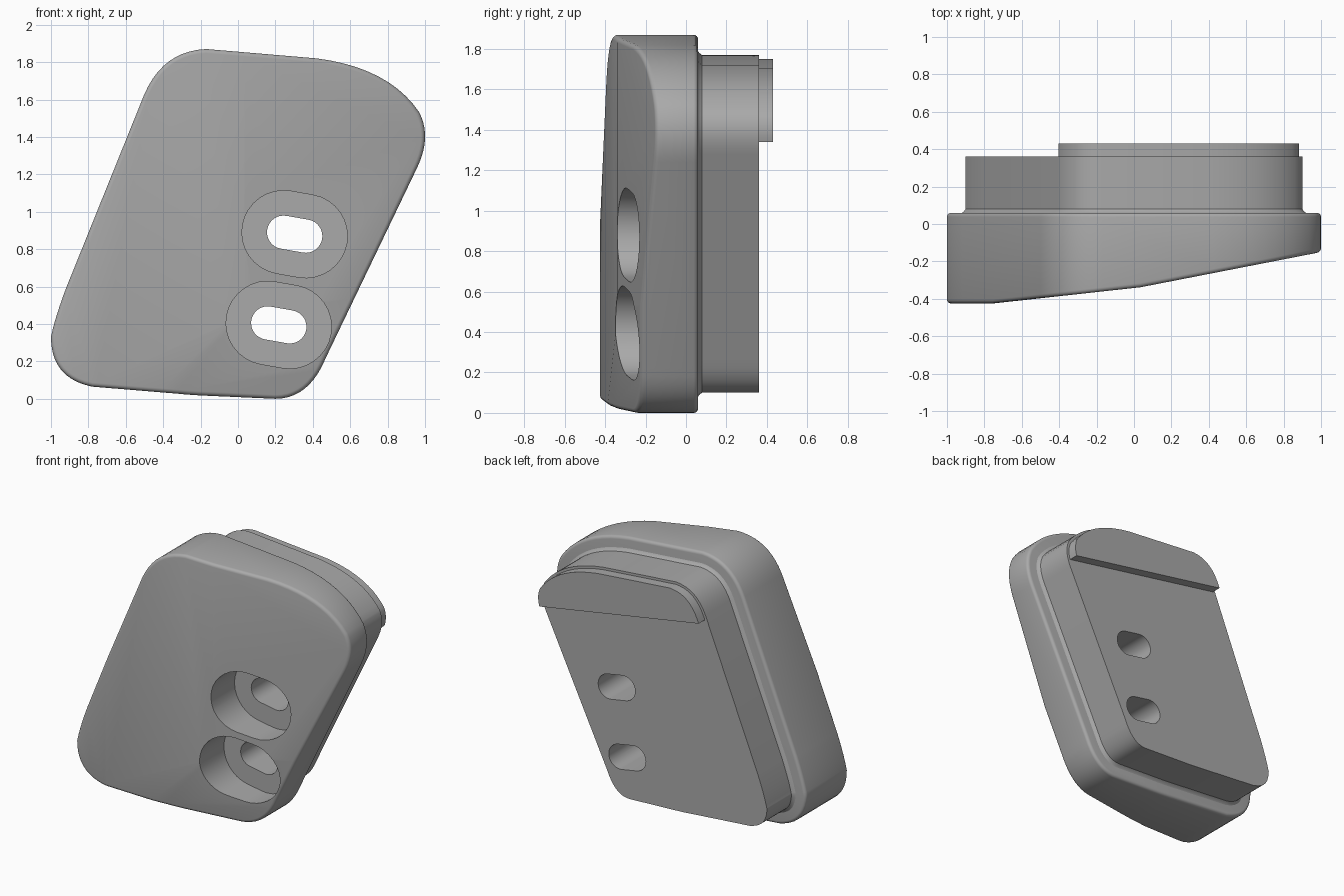
import bpy, bmesh, math
from mathutils import Vector

cube = bpy.data.objects.get("Cube")
if cube:
    bpy.data.objects.remove(cube, do_unlink=True)

grey = bpy.data.materials.new("plain grey")
grey.use_nodes = True
colour = (0.4, 0.4, 0.4, 1)
grey.diffuse_color = colour
grey.node_tree.nodes["Principled BSDF"].inputs["Base Color"].default_value = colour

# Rounded corners of the outline: start, control, end in (x, z)
CORNERS = [
    ((0.2, 0), (0.38, 0), (0.47, 0.22)),
    ((0.96, 1.24), (1.035, 1.4), (0.97, 1.53)),
    ((0.97, 1.53), (0.81, 1.77), (0.42, 1.82)),
    ((-0.17, 1.87), (-0.4, 1.86), (-0.5, 1.63)),
    ((-0.92, 0.59), (-0.98, 0.43), (-1, 0.33)),
    ((-1, 0.33), (-1, 0.11), (-0.78, 0.065)),
    ((-0.32, 0.027), (-0.25, 0.02), (-0.18, 0.017)),
]


def outline(inset=0.0, steps=10):
    """Sampled outline, moved inward by inset."""
    pts = []
    for a, b, c in CORNERS:
        a, b, c = Vector(a), Vector(b), Vector(c)
        for i in range(steps + 1):
            t = i / steps
            p = a * (1 - t) ** 2 + b * 2 * t * (1 - t) + c * t * t
            if not pts or (p - pts[-1]).length > 0.001:
                pts.append(p)
    result = []
    for i, p in enumerate(pts):
        before = (p - pts[i - 1]).normalized()
        after = (pts[(i + 1) % len(pts)] - p).normalized()
        d = (before + after).normalized()
        result.append(p + Vector((-d.y, d.x)) * inset)
    return result


def slot_outline(x, z, radius, half=0.06, tilt=math.radians(-10), steps=16):
    """Stadium shape, tilted."""
    pts = []
    for side in (1, -1):
        for i in range(steps + 1):
            a = -math.pi / 2 + math.pi * i / steps
            px = side * (half + radius * math.cos(a))
            pz = side * radius * math.sin(a)
            pts.append(Vector((x + px * math.cos(tilt) - pz * math.sin(tilt),
                               z + px * math.sin(tilt) + pz * math.cos(tilt))))
    return pts


def loft(name, rings, cuts=()):
    """Solid through (y, outline) rings; each cut removes the side its normal faces."""
    bm = bmesh.new()
    loops = [[bm.verts.new((p.x, y, p.y)) for p in pts] for y, pts in rings]
    n = len(loops[0])
    for lo, hi in zip(loops, loops[1:]):
        for i in range(n):
            j = (i + 1) % n
            bm.faces.new((lo[i], lo[j], hi[j], hi[i]))
    bm.faces.new(loops[0])
    bm.faces.new(loops[-1])
    for point, normal in cuts:
        bmesh.ops.bisect_plane(bm, geom=bm.verts[:] + bm.edges[:] + bm.faces[:], dist=1e-5,
                               plane_co=point, plane_no=normal, clear_outer=True)
        bmesh.ops.holes_fill(bm, edges=[e for e in bm.edges if e.is_boundary], sides=0)
    bmesh.ops.recalc_face_normals(bm, faces=bm.faces[:])
    mesh = bpy.data.meshes.new(name)
    bm.to_mesh(mesh)
    bm.free()
    mesh.materials.append(grey)
    ob = bpy.data.objects.new(name, mesh)
    bpy.context.collection.objects.link(ob)
    return ob


def finish(ob, bevel=0.0, cutters=()):
    """Round edges, cut the slots, shade smooth."""
    bpy.ops.object.select_all(action='DESELECT')
    bpy.context.view_layer.objects.active = ob
    ob.select_set(True)
    if bevel:
        m = ob.modifiers.new("rounding", 'BEVEL')
        m.width, m.segments = bevel, 4
        m.limit_method, m.angle_limit = 'ANGLE', math.radians(45)
        m.use_clamp_overlap = False
        bpy.ops.object.modifier_apply(modifier=m.name)
    for c in cutters:
        m = ob.modifiers.new("slot", 'BOOLEAN')
        m.operation, m.object, m.solver = 'DIFFERENCE', c, 'EXACT'
        bpy.ops.object.modifier_apply(modifier=m.name)
    bpy.ops.object.shade_smooth_by_angle(angle=math.radians(30))


# Slot cutters: wide counterbore in front, narrow slot right through
through, bores = [], []
for label, x, z in (("upper", 0.303, 0.88), ("lower", 0.218, 0.395)):
    through.append(loft(label + "_slot_cutter",
                        [(y, slot_outline(x, z, 0.089)) for y in (-0.8, 0.8)]))
    bores.append(loft(label + "_bore_cutter",
                      [(y, slot_outline(x, z, 0.223)) for y in (-0.8, -0.07)]))

# Main body: front shaped by shallow planes y = a + b*x + c*z
FRONT = [(-0.425, 0, 0), (-0.342, 0.11, 0), (-0.345, 0.195, 0), (-0.3, 0.202, -0.092)]
body = loft("main_body", [(y, outline()) for y in (-0.6, 0.06)],
            [((0, a, 0), (b, -1, c)) for a, b, c in FRONT])
finish(body, 0.022, bores + through)

# Inset back block with a small fillet at its base
block = loft("back_block", [(y, outline(d)) for y, d in
                            ((0.06, 0.08), (0.066, 0.09), (0.08, 0.1), (0.36, 0.1))])
finish(block, cutters=through)

# Raised lip along the top of the back, with a tilted straight lower edge
lip = loft("back_lip", [(y, outline(0.118)) for y in (0.36, 0.43)],
           [((0.87, 0, 1.34), (-0.17, 0, -1))])
finish(lip)

for c in through + bores:
    bpy.data.objects.remove(c, do_unlink=True)
